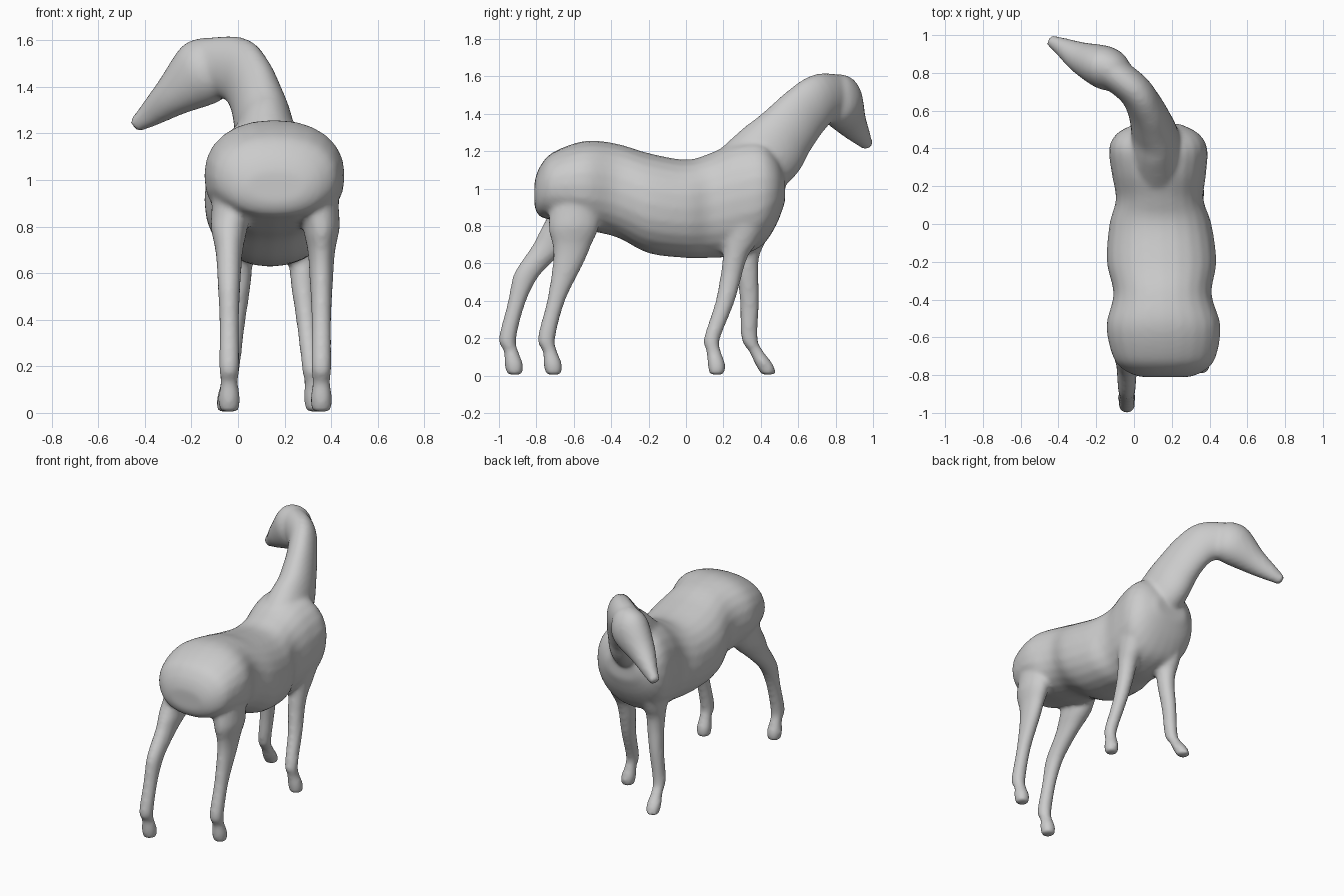
import bpy, bmesh, math
from mathutils import Vector

if "Cube" in bpy.data.objects:
    bpy.data.objects.remove(bpy.data.objects["Cube"])

SEGS = 24
X, Y, Z = Vector((1, 0, 0)), Vector((0, 1, 0)), Vector((0, 0, 1))
bm = bmesh.new()


def spline(stations, steps=5):
    """Catmull-Rom resampling of station tuples."""
    out = []
    n = len(stations)
    for i in range(n - 1):
        p = [stations[max(0, min(n - 1, i + k))] for k in (-1, 0, 1, 2)]
        for s in range(steps):
            t = s / steps
            out.append([0.5 * (2 * b + (c - a) * t + (2 * a - 5 * b + 4 * c - d) * t * t
                               + (3 * b - a - 3 * c + d) * t ** 3) for a, b, c, d in zip(*p)])
    out.append(list(stations[-1]))
    return out


def loft(pts, frame, power=2.0):
    """Closed tube through points (x, y, z, half width, half depth)."""
    rings = []
    for i, (x, y, z, a, b) in enumerate(pts):
        prev, nxt = Vector(pts[max(0, i - 1)][:3]), Vector(pts[min(len(pts) - 1, i + 1)][:3])
        u, v = frame(nxt - prev)
        ring = []
        for k in range(SEGS):
            t = 2 * math.pi * k / SEGS
            c, s = math.cos(t), math.sin(t)
            c = math.copysign(abs(c) ** (2 / power), c)
            s = math.copysign(abs(s) ** (2 / power), s)
            ring.append(bm.verts.new(Vector((x, y, z)) + u * (a * c) + v * (b * s)))
        rings.append(ring)
    faces = [bm.faces.new(rings[0][::-1]), bm.faces.new(rings[-1])]
    for r0, r1 in zip(rings, rings[1:]):
        for k in range(SEGS):
            j = (k + 1) % SEGS
            faces.append(bm.faces.new((r0[k], r0[j], r1[j], r1[k])))
    bmesh.ops.recalc_face_normals(bm, faces=faces)


def along(tangent):
    side = tangent.cross(Z).normalized()
    return side, side.cross(tangent).normalized()


# Torso: y, half width, bottom, top
torso = [(-.81, .13, .90, 1.04), (-.78, .205, .85, 1.12), (-.71, .27, .83, 1.195),
         (-.54, .302, .78, 1.255), (-.37, .26, .74, 1.24), (-.20, .29, .655, 1.19),
         (0, .27, .63, 1.155), (.13, .232, .63, 1.19), (.27, .25, .64, 1.25),
         (.40, .26, .69, 1.26), (.48, .215, .80, 1.19), (.53, .12, .93, 1.08)]
loft([(.14 - .03 * y, y, (b + t) / 2, w, (t - b) / 2) for y, w, b, t in spline(torso)],
     lambda t: (X, Z), 2.25)

# Neck, curving to one side
neck = [(.13, .24, 1.02, .17, .18), (.115, .44, 1.19, .13, .19), (.09, .54, 1.305, .11, .165),
        (.05, .635, 1.41, .095, .15), (-.01, .72, 1.475, .09, .142), (-.14, .82, 1.49, .09, .12)]
loft(spline(neck), along)

# Head, deep at the cheek and tapering to the muzzle
head = [(-.06, .77, 1.53, .06, .06), (-.10, .80, 1.505, .10, .125), (-.16, .83, 1.455, .115, .145),
        (-.28, .88, 1.36, .085, .092), (-.38, .938, 1.28, .05, .056), (-.445, .972, 1.232, .03, .032)]
loft(spline(head), along)

# Legs: y, z, half width, half depth
hind = [(-.58, 1.02, .11, .14), (-.60, .80, .08, .135), (-.61, .70, .06, .105), (-.63, .60, .052, .083),
        (-.695, .40, .043, .049), (-.746, .20, .044, .047), (-.727, .13, .038, .039),
        (-.712, .06, .048, .05), (-.708, .005, .04, .042)]
fore = [(.31, .95, .09, .13), (.315, .82, .085, .12), (.29, .71, .07, .09), (.26, .62, .058, .064),
        (.21, .40, .045, .052), (.139, .20, .041, .044), (.148, .13, .037, .039),
        (.163, .06, .047, .048), (.165, .005, .04, .04)]


def hind_step(z):
    t = max(0, min(1, (.9 - z) / .4))
    return -.208 * t * t * (3 - 2 * t)


def fore_step(z):
    return .28 * (1 - z) ** 1.5


for side in (-1, 1):
    # the left legs take the longer step, back for the hind and forward for the fore
    left = side < 0
    loft([(.16 + side * (.198 - .2 * max(0, z - .8)), y + left * hind_step(z), z, a, b)
          for y, z, a, b in spline(hind)], lambda t: (X, Y))
    loft([(.141 + side * (.193 - .1 * min(z, .55)), y + left * fore_step(z), z, a, b)
          for y, z, a, b in spline(fore)], lambda t: (X, Y))

# Fuse the parts into one soft skin
mesh = bpy.data.meshes.new("horse_body")
bm.to_mesh(mesh)
bm.free()
horse = bpy.data.objects.new("horse_body", mesh)
bpy.context.collection.objects.link(horse)

coat = bpy.data.materials.new("grey_coat")
coat.diffuse_color = (.6, .6, .6, 1)
coat.use_nodes = True
coat.node_tree.nodes["Principled BSDF"].inputs["Base Color"].default_value = coat.diffuse_color
mesh.materials.append(coat)

remesh = horse.modifiers.new("fuse", 'REMESH')
remesh.mode = 'VOXEL'
remesh.voxel_size = .014
remesh.use_smooth_shade = True
soften = horse.modifiers.new("soften", 'SMOOTH')
soften.factor = .5
soften.iterations = 8
